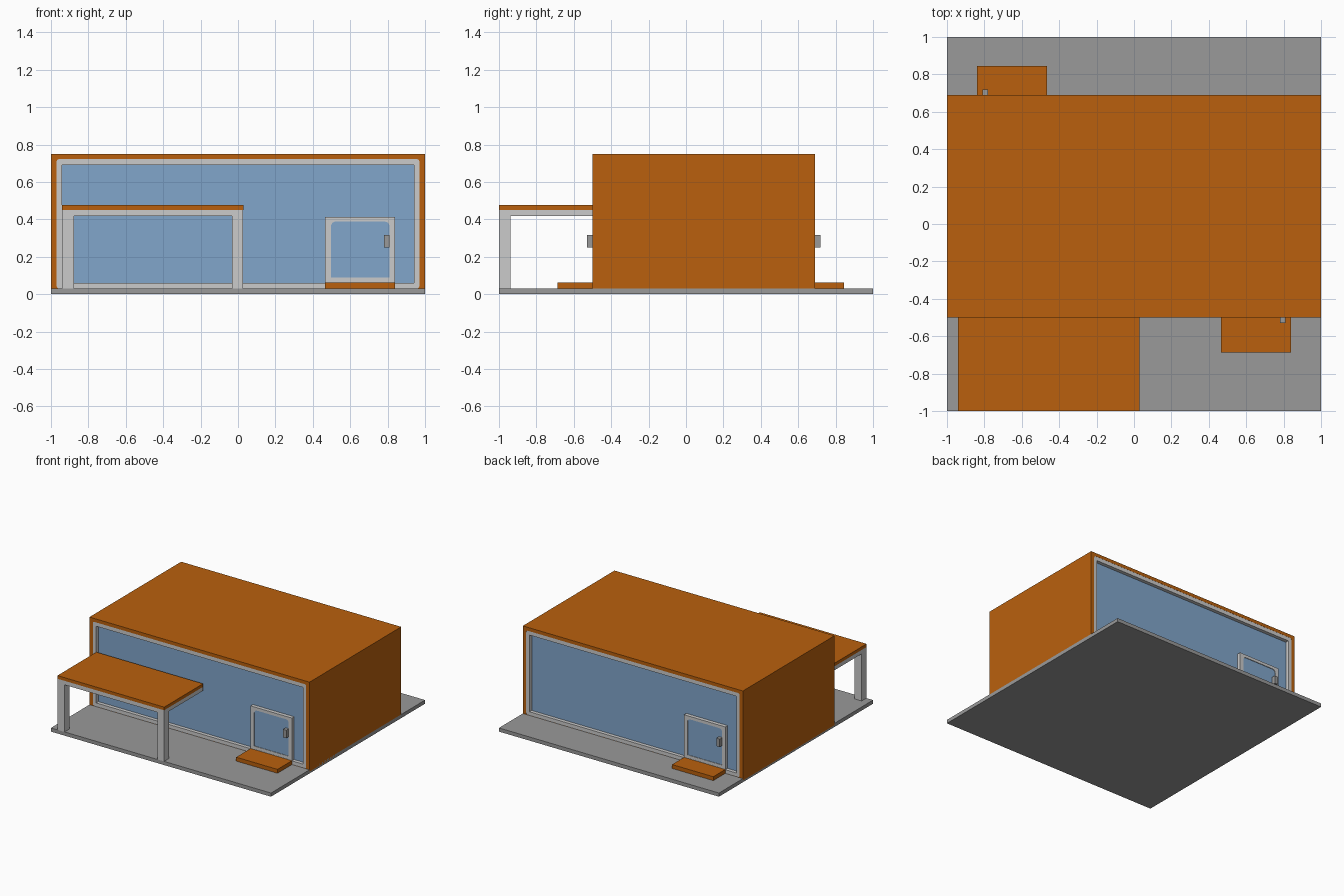
import bpy, bmesh, math

if "Cube" in bpy.data.objects:
    bpy.data.objects.remove(bpy.data.objects["Cube"])


def material(name, rgb):
    m = bpy.data.materials.new(name)
    m.diffuse_color = (*rgb, 1)
    m.use_nodes = True
    m.node_tree.nodes["Principled BSDF"].inputs["Base Color"].default_value = m.diffuse_color
    return m


ORANGE = material("orange cladding", (0.49, 0.118, 0.004))
LIGHT = material("light grey frame", (0.60, 0.60, 0.60))
GREY = material("concrete grey", (0.32, 0.32, 0.32))
GLASS = material("blue glass", (0.22, 0.38, 0.60))


def finish(bm, name, mat):
    bmesh.ops.recalc_face_normals(bm, faces=bm.faces)
    me = bpy.data.meshes.new(name)
    bm.to_mesh(me)
    bm.free()
    me.materials.append(mat)
    ob = bpy.data.objects.new(name, me)
    bpy.context.collection.objects.link(ob)
    return ob


def place(v, back):
    # the rear elevation is the front turned half round about y = 0.095
    return (-v[0], 0.19 - v[1], v[2]) if back else v


def box(name, mat, x, y, z, back=False):
    bm = bmesh.new()
    bmesh.ops.create_cube(bm, size=1)
    for v in bm.verts:
        p = [(a[0] + a[1]) / 2 + c * (a[1] - a[0]) for a, c in zip((x, y, z), v.co)]
        v.co = place(p, back)
    return finish(bm, name, mat)


def outline(x, z, r_bottom, r_top, n=4):
    # rounded rectangle in the xz plane, counter-clockwise from bottom left
    pts = []
    corners = ((0, 0, 180), (1, 0, 270), (1, 1, 0), (0, 1, 90))
    for ix, iz, start in corners:
        r = r_top if iz else r_bottom
        cx = x[ix] + (r if ix == 0 else -r)
        cz = z[iz] + (r if iz == 0 else -r)
        for i in range(n + 1):
            a = math.radians(start + 90 * i / n)
            pts.append((cx + r * math.cos(a), cz + r * math.sin(a)))
    return pts


def frame(name, mat, outer, inner, y, back=False):
    bm = bmesh.new()
    rings = [[bm.verts.new(place((px, yy, pz), back)) for px, pz in loop]
             for loop, yy in ((outer, y[0]), (inner, y[0]), (inner, y[1]), (outer, y[1]))]
    n = len(outer)
    for k in range(4):
        a, b = rings[k], rings[(k + 1) % 4]
        for i in range(n):
            j = (i + 1) % n
            bm.faces.new((a[i], a[j], b[j], b[i]))
    bmesh.ops.remove_doubles(bm, verts=bm.verts, dist=1e-5)
    return finish(bm, name, mat)


# ground slab
box("base_slab", GREY, (-1, 1), (-1, 1), (0, 0.03))

# orange house shell, an open-ended sleeve sunk slightly into the slab
opening = outline((-0.97, 0.97), (0.03, 0.722), 0.015, 0.015)
frame("house_shell", ORANGE, outline((-1, 1), (0.015, 0.75), 0, 0), opening, (-0.5, 0.69))

# the same glazed wall, door, handle and step on front and back
for back in (False, True):
    side = "back_" if back else "front_"
    frame(side + "window_frame", LIGHT, opening,
          outline((-0.94, 0.94), (0.06, 0.69), 0, 0), (-0.499, -0.44), back)
    box(side + "window_glass", GLASS, (-0.95, 0.95), (-0.47, -0.45), (0.05, 0.70), back)
    frame(side + "door_frame", LIGHT, outline((0.465, 0.84), (0.05, 0.412), 0, 0),
          outline((0.497, 0.81), (0.065, 0.388), 0, 0.025), (-0.5, -0.46), back)
    box(side + "door_glass", GLASS, (0.48, 0.825), (-0.495, -0.465), (0.055, 0.40), back)
    box(side + "door_kick_plate", LIGHT, (0.497, 0.81), (-0.499, -0.493), (0.06, 0.09), back)
    box(side + "door_handle", GREY, (0.78, 0.81), (-0.53, -0.495), (0.25, 0.315), back)
    depth = -0.655 if back else -0.687
    box(side + "step", ORANGE, (0.465, 0.84), (depth, -0.495), (0.025, 0.062), back)

# carport: posts, grey ceiling and orange roof
box("carport_left_post", LIGHT, (-0.94, -0.877), (-1, -0.938), (0.025, 0.43))
box("carport_right_post", LIGHT, (-0.033, 0.028), (-1, -0.938), (0.025, 0.43))
box("carport_ceiling", LIGHT, (-0.94, 0.028), (-1, -0.495), (0.417, 0.45))
box("carport_roof", ORANGE, (-0.941, 0.029), (-1, -0.495), (0.45, 0.476))
